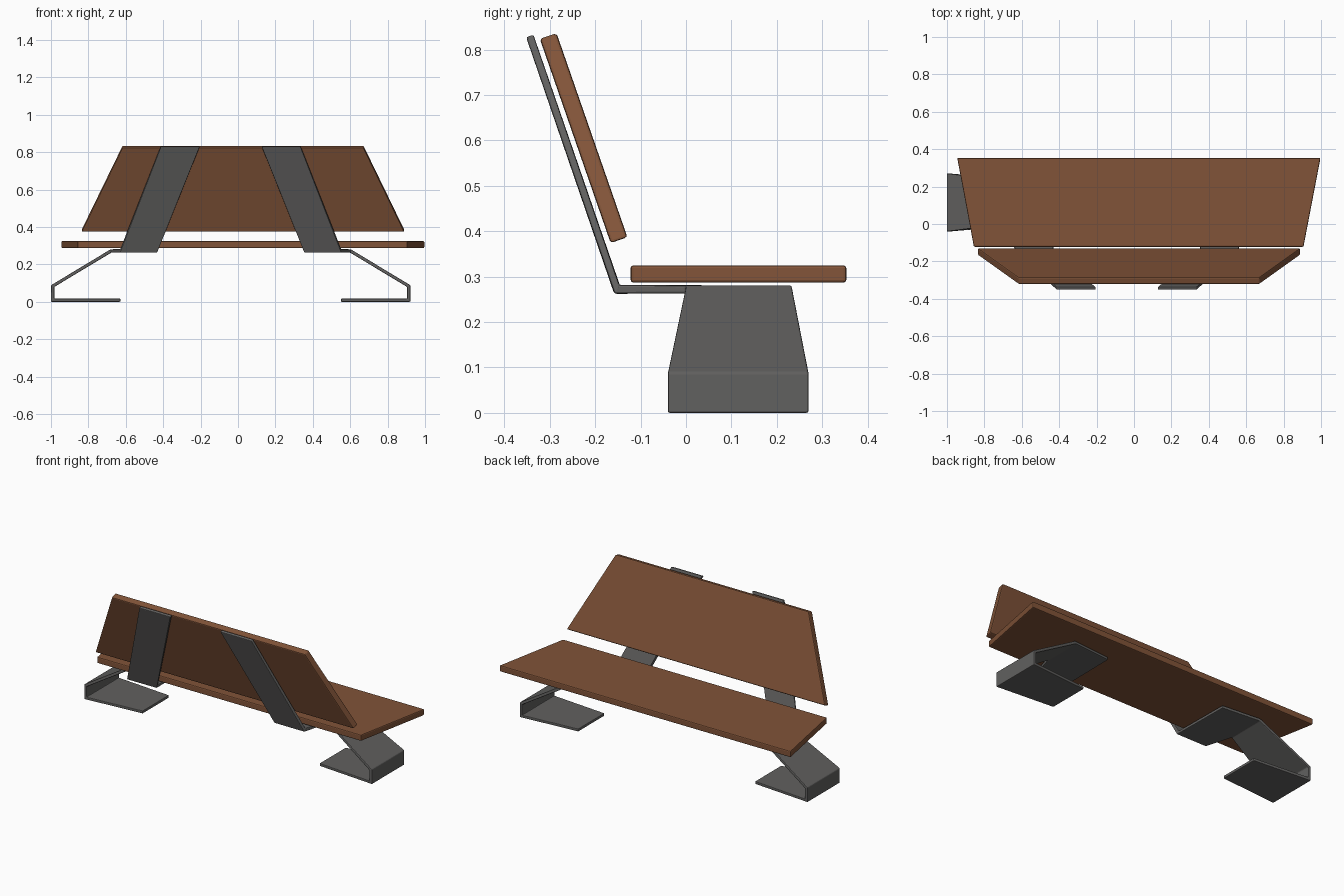
import bpy, bmesh

if "Cube" in bpy.data.objects:
    bpy.data.objects.remove(bpy.data.objects["Cube"])

def material(name, rgb):
    m = bpy.data.materials.new(name)
    m.diffuse_color = (*rgb, 1)
    m.use_nodes = True
    m.node_tree.nodes["Principled BSDF"].inputs["Base Color"].default_value = m.diffuse_color
    return m

wood = material("brown wood", (0.22, 0.088, 0.04))
metal = material("grey metal", (0.12, 0.118, 0.115))

def make_object(name, verts, faces, mat):
    bm = bmesh.new()
    vs = [bm.verts.new(v) for v in verts]
    for f in faces:
        bm.faces.new([vs[i] for i in f])
    bmesh.ops.recalc_face_normals(bm, faces=bm.faces)
    me = bpy.data.meshes.new(name)
    bm.to_mesh(me)
    bm.free()
    me.materials.append(mat)
    ob = bpy.data.objects.new(name, me)
    bpy.context.collection.objects.link(ob)
    return ob

def bevel(ob, width, segments=2):
    b = ob.modifiers.new("rounded edges", 'BEVEL')
    b.width, b.segments = width, segments
    b.limit_method, b.angle_limit = 'ANGLE', 0.3

def board(name, profile, spans):
    """Slab: four (y, z) corners, each with its own x span."""
    verts = [(s[side], y, z) for side in (0, 1)
             for (y, z), s in zip(profile, spans)]
    faces = [(3, 2, 1, 0), (4, 5, 6, 7)]
    faces += [(i, (i + 1) % 4, (i + 1) % 4 + 4, i + 4) for i in range(4)]
    ob = make_object(name, verts, faces, wood)
    bevel(ob, 0.006)
    return ob

# Seat: flat trapezoid board, wider at the open side
near, far = (-0.856, 0.906), (-0.945, 0.997)
board("seat", [(-0.122, 0.287), (0.353, 0.287), (0.353, 0.325), (-0.122, 0.325)],
      [near, far, far, near])

# Backrest: leaning trapezoid board, narrower at the top
low, high = (-0.836, 0.889), (-0.617, 0.671)
board("backrest", [(-0.166, 0.374), (-0.129, 0.387), (-0.285, 0.836), (-0.322, 0.824)],
      [low, low, high, high])

# Folded metal supports: back strap, seat plate, sloped leg, side, foot
CX = -0.039
sheet = [
    (0.166, -0.344, 0.830), (0.374, -0.344, 0.830),                        # strap top
    (0.392, -0.152, 0.272), (0.592, -0.152, 0.272),                        # strap bottom
    (0.640, 0.000, 0.272), (0.640, 0.233, 0.272), (0.397, 0.212, 0.272),   # seat plate
    (0.952, -0.040, 0.084), (0.952, 0.270, 0.084),                         # leg bottom
    (0.952, -0.040, 0.0085), (0.952, 0.270, 0.0085),                       # side bottom
    (0.590, -0.010, 0.0085), (0.590, 0.240, 0.0085),                       # foot end
]
panels = [(0, 1, 3, 2), (2, 3, 4, 5, 6), (5, 4, 7, 8), (8, 7, 9, 10), (10, 9, 11, 12)]
for side, name in ((-1, "left_support"), (1, "right_support")):
    ob = make_object(name, [(CX + side * u, y, z) for u, y, z in sheet], panels, metal)
    s = ob.modifiers.new("thickness", 'SOLIDIFY')
    s.thickness, s.offset, s.use_even_offset = 0.017, 0, True
    bevel(ob, 0.004)
